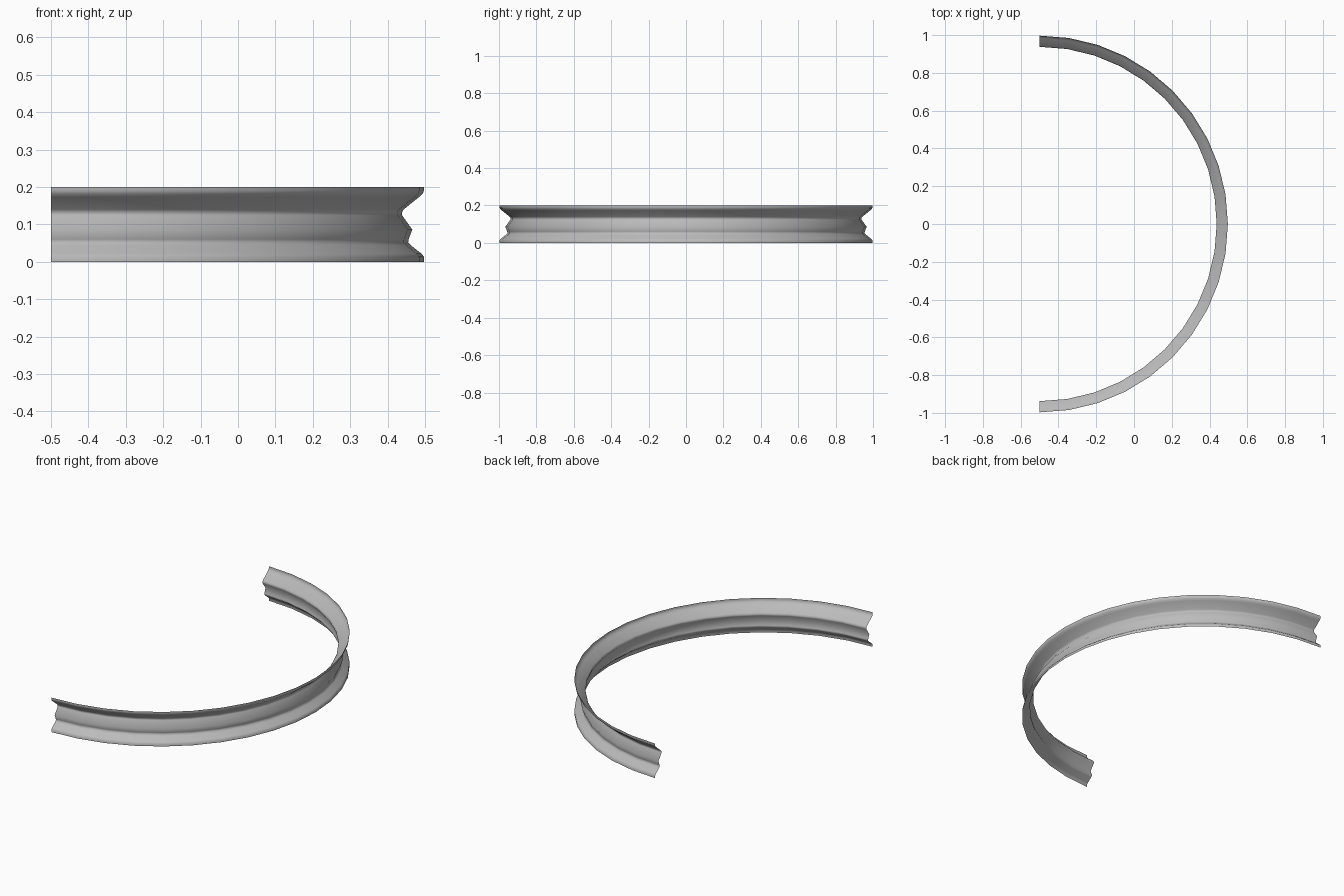
import bpy, bmesh, math
from mathutils import Vector

cube = bpy.data.objects.get("Cube")
if cube:
    bpy.data.objects.remove(cube, do_unlink=True)

# Plain grey metal
metal = bpy.data.materials.new("grey metal")
metal.use_nodes = True
grey = (0.5, 0.5, 0.5, 1)
metal.diffuse_color = grey
metal.node_tree.nodes["Principled BSDF"].inputs["Base Color"].default_value = grey

# Cross-section of the rail as (radius, height), bottom lip to top lip
PROFILE = [(0.997, 0), (0.997, 0.014), (0.99, 0.022), (0.962, 0.044),
           (0.955, 0.052), (0.956, 0.06), (0.966, 0.086), (0.939, 0.124),
           (0.938, 0.132), (0.943, 0.14), (0.984, 0.173), (0.994, 0.182),
           (0.997, 0.19), (0.997, 0.2)]
CENTRE = Vector((-0.5, 0, 0))

# Sweep the section through a half circle
bm = bmesh.new()
verts = [bm.verts.new(CENTRE + Vector((0, -r, z))) for r, z in PROFILE]
edges = [bm.edges.new(pair) for pair in zip(verts, verts[1:])]
bmesh.ops.spin(bm, geom=verts + edges, cent=CENTRE, axis=(0, 0, 1),
               angle=math.pi, steps=20, use_duplicate=False)

# Turn the faces outward
bm.normal_update()
radial = lambda f: f.normal.dot((f.calc_center_median() - CENTRE) * Vector((1, 1, 0)))
bmesh.ops.reverse_faces(bm, faces=[f for f in bm.faces if radial(f) < 0])
for f in bm.faces:
    f.smooth = True

mesh = bpy.data.meshes.new("curved_guardrail")
bm.to_mesh(mesh)
bm.free()
mesh.materials.append(metal)
rail = bpy.data.objects.new("curved_guardrail", mesh)
bpy.context.collection.objects.link(rail)
